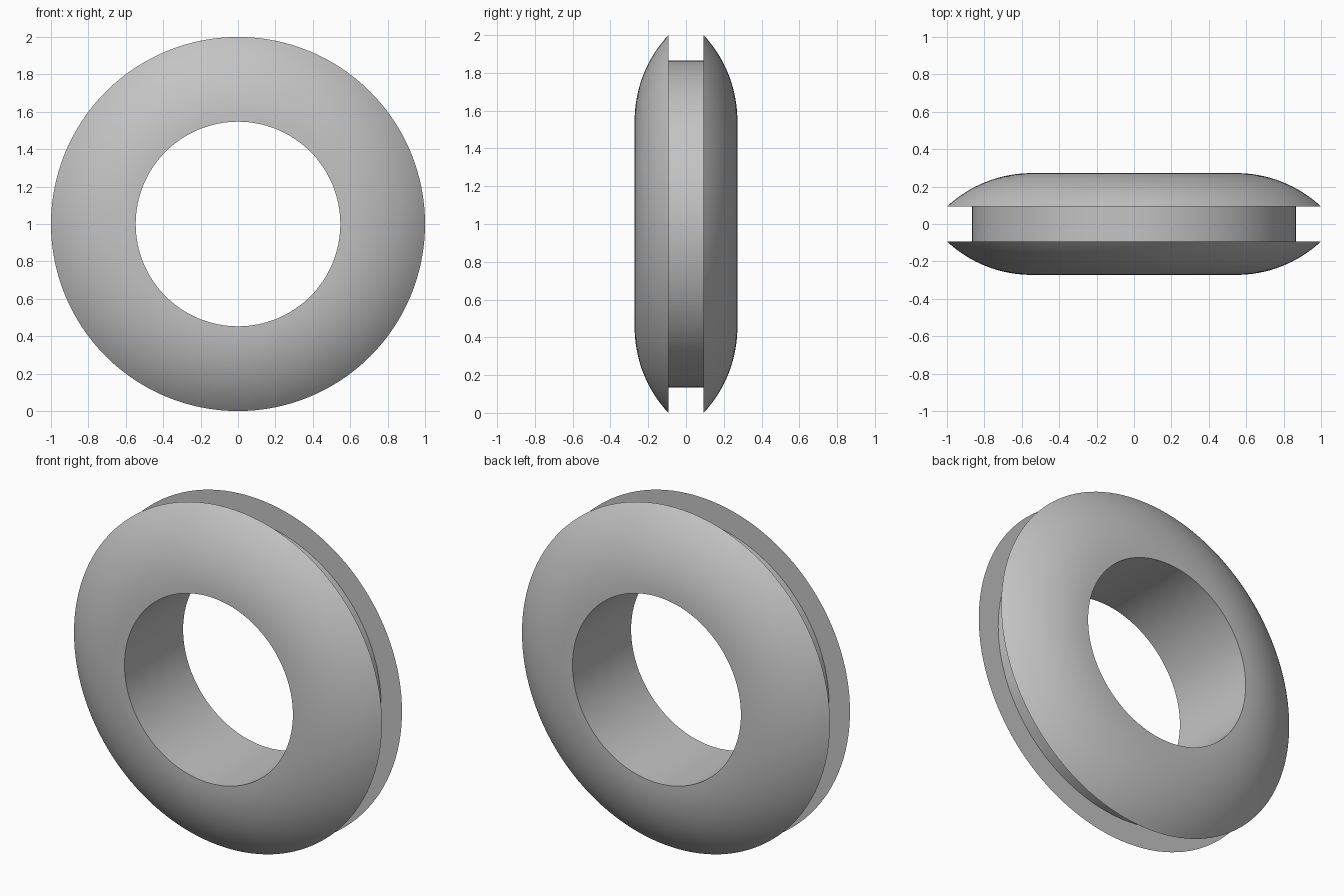
import bpy
import bmesh
from math import asin, sin, cos, tau, radians
from mathutils import Vector

cube = bpy.data.objects.get("Cube")
if cube:
    bpy.data.objects.remove(cube, do_unlink=True)

# Main dimensions
BORE, GROOVE, RIM = 0.547, 0.865, 1.0
HALF_WIDTH, HALF_GROOVE = 0.272, 0.093
ARC_STEPS, SEGMENTS = 16, 128

# Rubber material
rubber = bpy.data.materials.new("grey_rubber")
rubber.use_nodes = True
grey = (0.55, 0.55, 0.55, 1)
rubber.diffuse_color = grey
rubber.node_tree.nodes["Principled BSDF"].inputs["Base Color"].default_value = grey

# Half profile as (radius, depth): domed flange, then the groove wall
run, drop = RIM - BORE, HALF_WIDTH - HALF_GROOVE
arc_radius = (run ** 2 + drop ** 2) / (2 * drop)
sweep = asin(run / arc_radius)
half = []
for i in range(ARC_STEPS + 1):
    a = sweep * i / ARC_STEPS
    half.append((BORE + arc_radius * sin(a), HALF_WIDTH - arc_radius * (1 - cos(a))))
half.append((GROOVE, HALF_GROOVE))
profile = half + [(r, -y) for r, y in reversed(half)]

# Revolve the closed profile about the depth axis
bm = bmesh.new()
verts = [bm.verts.new((r, y, 1)) for r, y in profile]
edges = [bm.edges.new((v, verts[i - 1])) for i, v in enumerate(verts)]
bmesh.ops.spin(bm, geom=verts + edges, cent=Vector((0, 0, 1)), axis=Vector((0, 1, 0)),
               angle=tau, steps=SEGMENTS, use_merge=True)
bmesh.ops.remove_doubles(bm, verts=bm.verts[:], dist=0.0001)
bmesh.ops.recalc_face_normals(bm, faces=bm.faces[:])
mesh = bpy.data.meshes.new("grommet_ring")
bm.to_mesh(mesh)
bm.free()
mesh.materials.append(rubber)

# Grommet ring with smooth domes and sharp rims
ring = bpy.data.objects.new("grommet_ring", mesh)
bpy.context.collection.objects.link(ring)
bpy.ops.object.select_all(action="DESELECT")
ring.select_set(True)
bpy.context.view_layer.objects.active = ring
bpy.ops.object.shade_smooth_by_angle(angle=radians(30))
